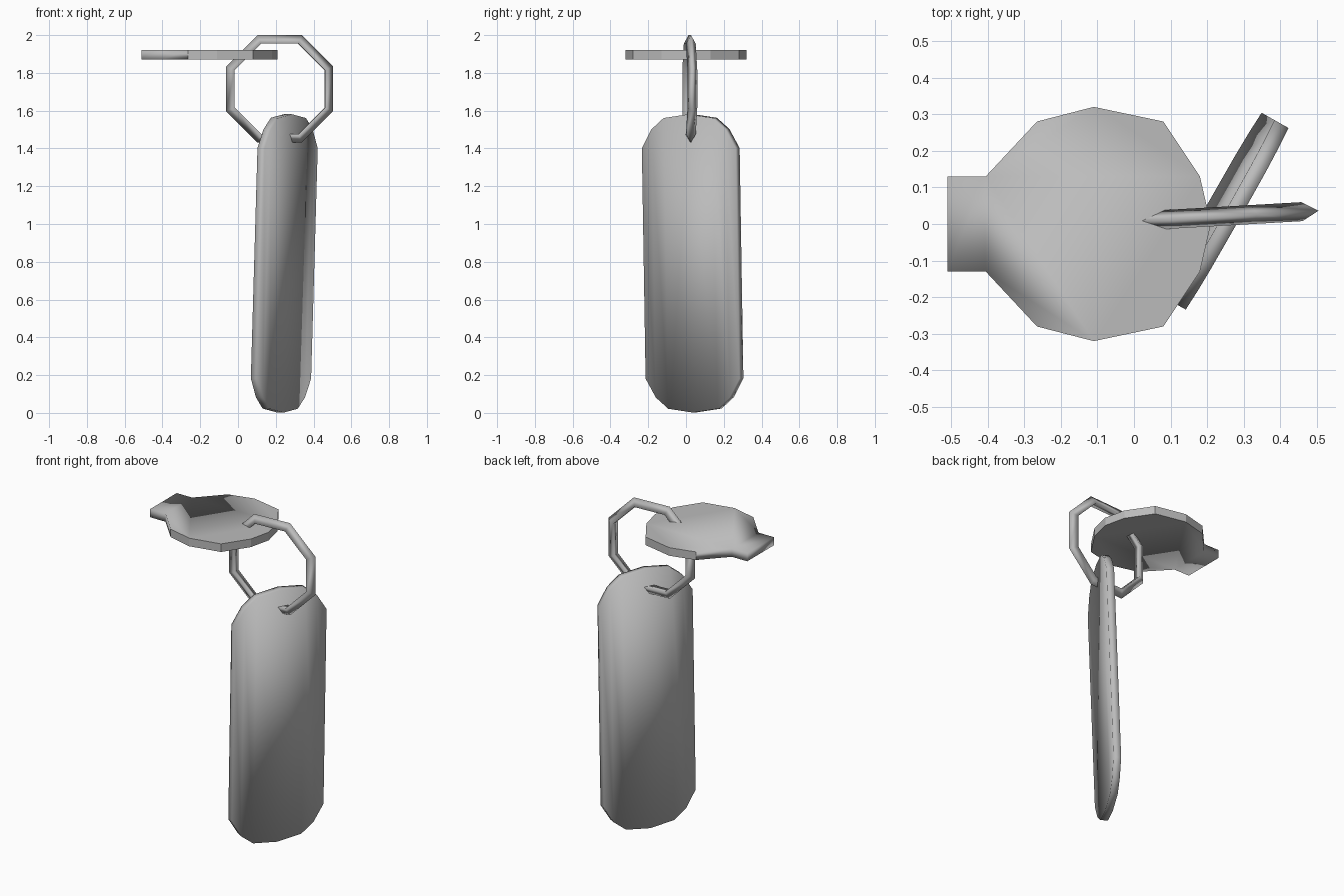
import bpy
import bmesh
from math import cos, sin, radians, pi

cube = bpy.data.objects.get("Cube")
if cube:
    bpy.data.objects.remove(cube, do_unlink=True)

GREY = (0.5, 0.5, 0.5, 1.0)
metal = bpy.data.materials.new("plain grey")
metal.use_nodes = True
metal.diffuse_color = GREY
metal.node_tree.nodes["Principled BSDF"].inputs["Base Color"].default_value = GREY


def finish(bm, name, location, rotation=(0, 0, 0)):
    """Turn a bmesh into a smooth, coloured object."""
    bmesh.ops.recalc_face_normals(bm, faces=bm.faces[:])
    for face in bm.faces:
        face.smooth = True
    mesh = bpy.data.meshes.new(name)
    bm.to_mesh(mesh)
    bm.free()
    mesh.materials.append(metal)
    obj = bpy.data.objects.new(name, mesh)
    bpy.context.collection.objects.link(obj)
    obj.location = location
    obj.rotation_euler = rotation
    return obj


def slab(front, back):
    """Closed plate between two matching outlines."""
    bm = bmesh.new()
    a = [bm.verts.new(p) for p in front]
    b = [bm.verts.new(p) for p in back]
    bm.faces.new(a)
    bm.faces.new(b[::-1])
    for i in range(len(a)):
        j = (i + 1) % len(a)
        bm.faces.new((a[i], b[i], b[j], a[j]))
    return bm, a, b


# Key head: flat rounded plate with a short square stub
half = [(-0.51, 0.13), (-0.405, 0.13), (-0.265, 0.28), (-0.11, 0.32),
        (0.08, 0.28), (0.18, 0.13), (0.21, 0.0)]
outline = half + [(x, -y) for x, y in half[-2::-1]]
bm, _, _ = slab([(x, y, 0.025) for x, y in outline],
                [(x, y, -0.025) for x, y in outline])
for edge in bm.edges:
    # crisp rim on the round part, soft shading around the stub
    if all(v.co.x > -0.3 for v in edge.verts):
        edge.smooth = False
finish(bm, "key_head", (0, 0, 1.895))

# Tag: long plate with clipped round ends, hanging from the ring
side = [(0.15, 0.77), (0.225, 0.71), (0.285, 0.61)]
top = [(-u, z) for u, z in side[::-1]] + [(0, 0.79)] + side
outline = top + [(u, -z) for u, z in top[::-1]]
bm, a, b = slab([(u, -0.022, z) for u, z in outline],
                [(u, 0.022, z) for u, z in outline])
for loop in (a, b):
    for i in range(1, len(top) - 1):
        bmesh.ops.connect_verts(bm, verts=[loop[i], loop[-1 - i]])
finish(bm, "tag", (0.245, 0.035, 0.792), (0.033, 0, radians(60.5)))

# Ring: eight-sided loop with a triangular section, point outward
section = [(0.308, 0.0), (0.259, 0.026), (0.259, -0.026)]
bm = bmesh.new()
hoops = []
for k in range(8):
    t = (k + 0.5) * pi / 4
    hoops.append([bm.verts.new((r * cos(t), y, r * sin(t))) for r, y in section])
for k in range(8):
    p, q = hoops[k], hoops[(k + 1) % 8]
    for i in range(3):
        j = (i + 1) % 3
        bm.faces.new((p[i], p[j], q[j], q[i]))
finish(bm, "ring", (0.22, 0.02, 1.715), (0, 0, radians(3.3)))
